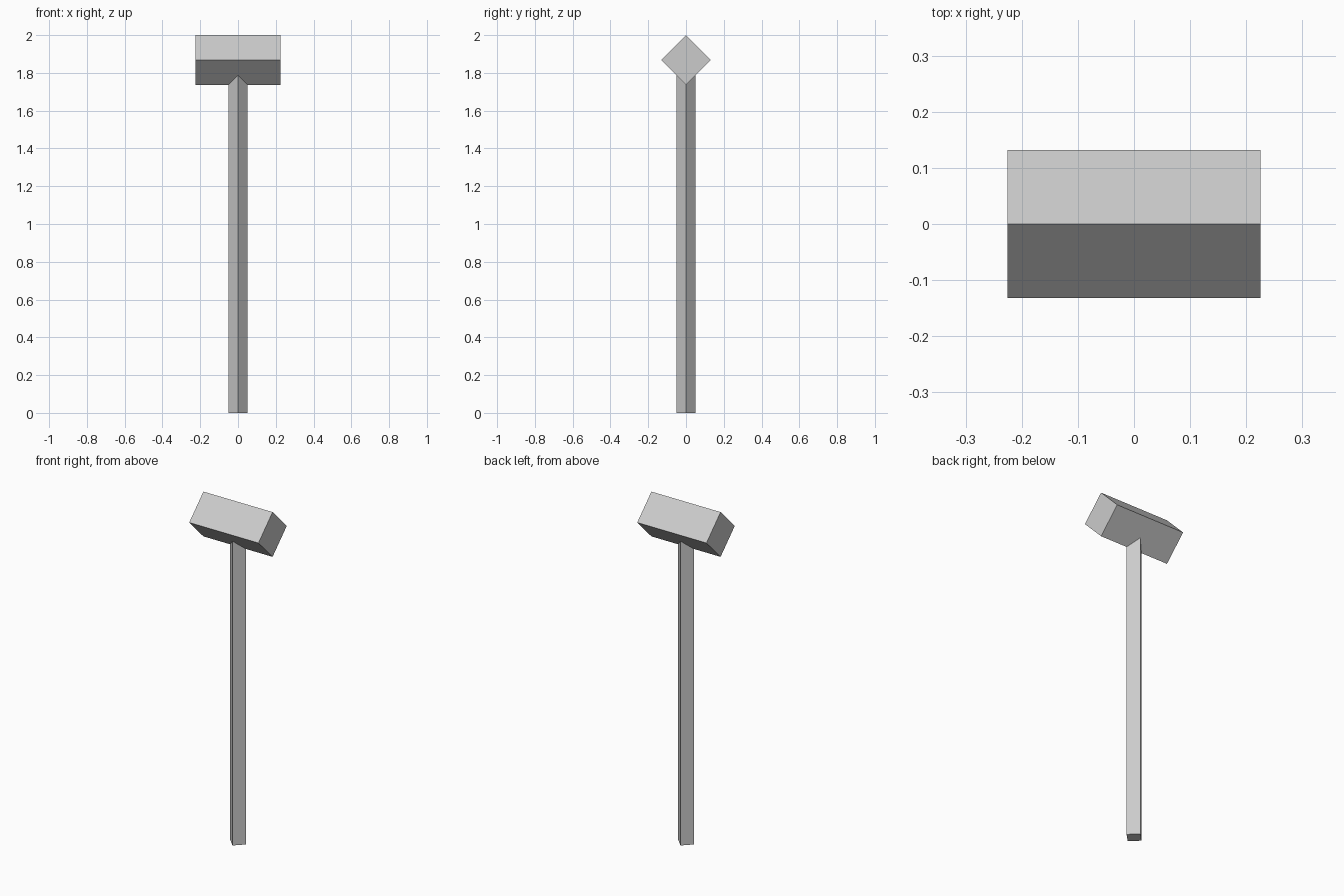
import bpy
from math import radians

default = bpy.data.objects.get("Cube")
if default:
    bpy.data.objects.remove(default, do_unlink=True)

grey = bpy.data.materials.new("light_grey")
grey.use_nodes = True
colour = (0.6, 0.6, 0.6, 1)
grey.diffuse_color = colour
grey.node_tree.nodes["Principled BSDF"].inputs["Base Color"].default_value = colour


def add_box(name, size, centre, rotation):
    """A flat-sided box with its scale applied."""
    bpy.ops.mesh.primitive_cube_add(size=1, location=centre, rotation=rotation)
    box = bpy.context.object
    box.name = name
    box.scale = size
    bpy.ops.object.transform_apply(location=False, rotation=False, scale=True)
    box.data.materials.append(grey)
    return box


# Square shaft turned on edge, ending inside the head
shaft_top = 1.87
add_box("handle", (0.072, 0.072, shaft_top), (0, 0, shaft_top / 2),
        (0, 0, radians(45)))

# Square block lying along x, rolled on edge
add_box("hammer_head", (0.45, 0.186, 0.186), (0, 0, 1.8685),
        (radians(45), 0, 0))
